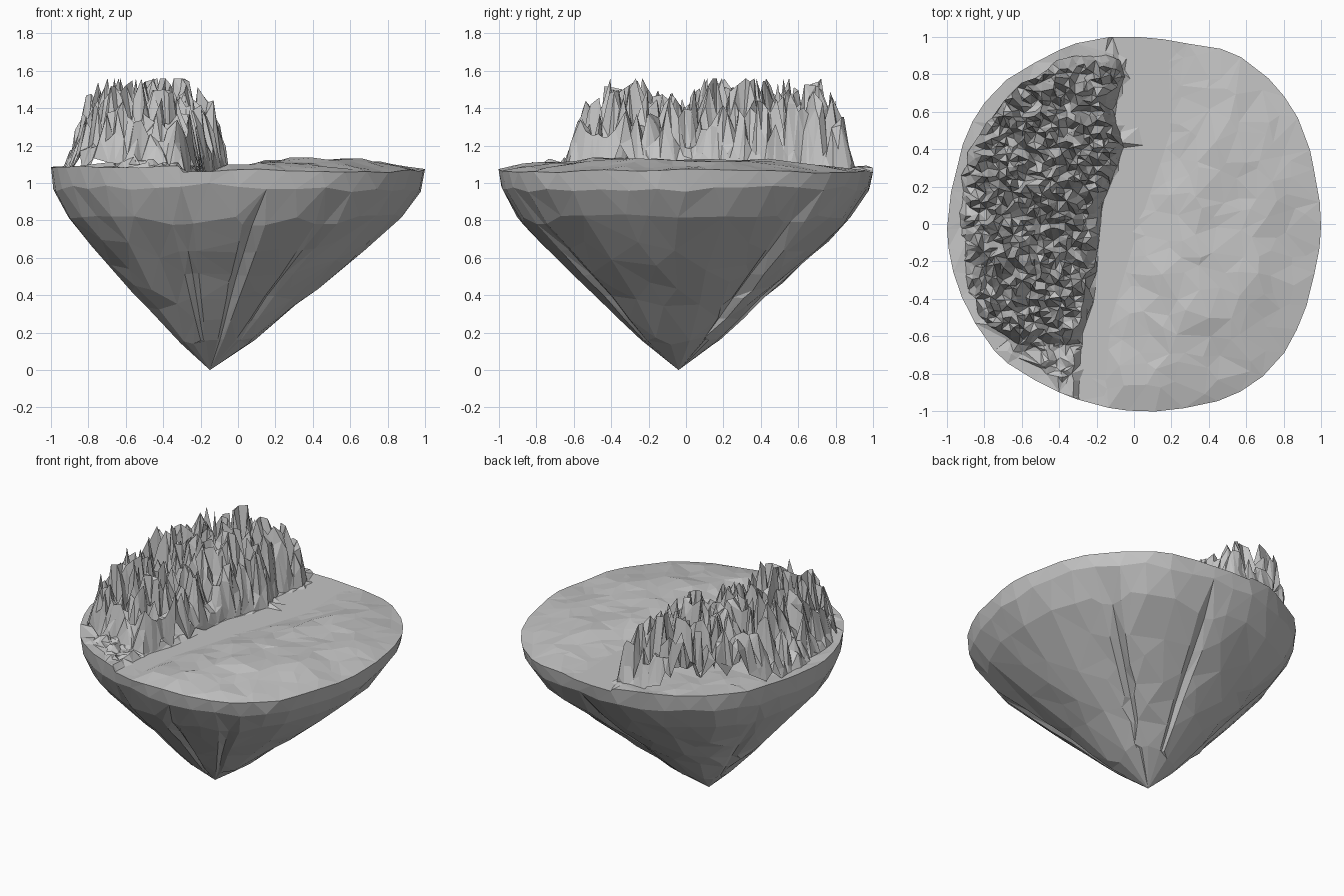
import bpy
import bmesh
import math
import random
from mathutils import Vector, noise
from mathutils.geometry import delaunay_2d_cdt

random.seed(7)
cube = bpy.data.objects.get("Cube")
if cube:
    bpy.data.objects.remove(cube, do_unlink=True)

GREY = (0.55, 0.55, 0.55, 1)
rock = bpy.data.materials.new("rock grey")
rock.use_nodes = True
rock.diffuse_color = GREY
rock.node_tree.nodes["Principled BSDF"].inputs["Base Color"].default_value = GREY

# Plan radius every 15 degrees, counter-clockwise from +x
RADII = [1, 1, 1.04, 1.06, 1.06, 1, 1, 1.015, 1.01, 1.035, 1.02, .99,
         1, 1, 1, 1.01, .985, .985, 1, 1.02, 1.06, 1.07, 1.03, 1]
# Edges along y: river sides and the outer forest edge, as (y, x)
RIVER_WEST = [(-1, -.3), (-.6, -.28), (-.4, -.21), (.1, -.17), (.3, -.09),
              (.42, -.05), (.6, -.11), (.8, -.04), (1, -.12)]
RIVER_EAST = [(-1, -.17), (-.5, -.12), (0, .03), (.5, .2), (1, .18)]
FOREST_WEST = [(-.7, -.5), (-.55, -.78), (-.4, -.87), (0, -.92), (.4, -.9),
               (.6, -.82), (.8, -.62), (.92, -.38)]
# Body profile: plan parameter -> (scale from tip, height)
PROFILE = [(0, 0, 0), (.25, .26, .2), (.45, .455, .4), (.65, .675, .6),
           (.83, .895, .82), (.93, .985, .97), (1, 1, 1.07)]
TIP = Vector((-.15, -.04))
CREVICES = [(-1.9, .07), (-1.45, .09), (-1.0, .06), (.7, .09), (1.42, .08), (2.7, .05)]


def interp(table, v, col=1):
    if v <= table[0][0]:
        return table[0][col]
    for a, b in zip(table, table[1:]):
        if v <= b[0]:
            return a[col] + (b[col] - a[col]) * (v - a[0]) / (b[0] - a[0])
    return table[-1][col]


def radius(angle):
    f = (angle / math.tau % 1) * len(RADII)
    i = int(f)
    a, b = RADII[i % len(RADII)], RADII[(i + 1) % len(RADII)]
    return a + (b - a) * (f - i)


def polar(r, angle):
    return Vector((r * math.cos(angle), r * math.sin(angle)))


def to_plan(p):
    return p * radius(math.atan2(p.y, p.x))


def to_disc(x, y):
    return Vector((x, y)) / radius(math.atan2(y, x))


def wobble(x, y, size, amount):
    return noise.noise(Vector((x / size, y / size, 3.3))) * amount


def ground(x, y):
    west, east = interp(RIVER_WEST, y), interp(RIVER_EAST, y)
    if x > east:
        inner = max(0, 1 - (x * x + y * y) * .9)
        rise = min(1, (x - east) / .25) * min(1, inner * 1.6)
        fade = min(1, (x - east) / .1)
        rough = .045 if y < -.45 and x < .5 else .024
        return 1.06 + .065 * rise + fade * wobble(x, y, .17, rough) * min(1, .4 + inner * 2)
    if x < west - .01:
        rough = .07 if y < -.5 and x * x + y * y < .85 else .02
        return 1.08 + abs(wobble(x, y, .06, rough)) * 1.3
    return 1.06


def make_mesh(name, flat, place, keep=lambda tri: True, flip=False):
    """Triangulate plan points, then lift them into place."""
    plan, _, faces, *_ = delaunay_2d_cdt(flat, [], [], 0, 1e-5)
    bm = bmesh.new()
    verts = [bm.verts.new(place(p)) for p in plan]
    for f in faces:
        if keep([plan[i] for i in f]):
            face = bm.faces.new([verts[i] for i in f])
            face.normal_update()
            if flip:
                face.normal_flip()
    loose = [v for v in bm.verts if not v.link_faces]
    bmesh.ops.delete(bm, geom=loose, context='VERTS')
    mesh = bpy.data.meshes.new(name)
    bm.to_mesh(mesh)
    bm.free()
    mesh.materials.append(rock)
    obj = bpy.data.objects.new(name, mesh)
    bpy.context.collection.objects.link(obj)
    return obj


# Shared rim, with extra corners where the river meets the edge
RIM = 44
rim = [polar(1, math.tau * (i + random.uniform(-.25, .25)) / RIM) for i in range(RIM)]
for y, edges in ((.98, RIVER_WEST), (.98, RIVER_EAST), (-.95, RIVER_WEST)):
    x = interp(edges, y)
    rim += [polar(1, math.atan2(y, x + off)) for off in (0, -.025)]


# Rocky underside with long ridges running down to an off-centre tip
def place_body(p):
    t, angle = min(p.length, 1), math.atan2(p.y, p.x)
    scale, z = interp(PROFILE, t), interp(PROFILE, t, 2)
    edge = to_plan(polar(1, angle))
    if t > .995:
        return (edge.x, edge.y, ground(*edge))
    depth = math.sin(math.pi * min(1, t / .93))
    for a, d in CREVICES:
        scale *= 1 - d * depth * math.exp(-((angle - a) / .03) ** 2)
    ridge = Vector((math.cos(angle) * 5, math.sin(angle) * 5, t * 1.5))
    scale *= 1 + depth * noise.noise(ridge) * .08
    xy = TIP + (edge - TIP) * scale
    return (xy.x, xy.y, z + wobble(p.x, p.y, .2, .02) * min(1, t * 3))


body_points = rim + [Vector((0, 0))]
body_points += [polar(.93 + random.uniform(-.01, .01), math.tau * i / 40) for i in range(40)]
SPINES = 32
for i in range(SPINES):
    a = math.tau * (i + random.uniform(-.3, .3)) / SPINES
    if min(abs((a - c + math.pi) % math.tau - math.pi) for c, _ in CREVICES) < .11:
        continue
    levels = (.83, .62, .4, .2) if i % 2 else (.83, .7, .5)
    for t in levels:
        shift = 0 if t > .8 else random.uniform(-.05, .05)
        body_points.append(polar(t + shift * .6, a + shift))
for a, _ in CREVICES:
    for t in (.2, .32, .44, .56, .68, .8):
        body_points += [polar(t, a + off) for off in (-.07, 0, .07)]
make_mesh("island_underside", body_points, place_body, flip=True)


# Ground with a flat river bed, a low meadow hill and a rough west bank
def place_ground(p):
    q = to_plan(p)
    return (q.x, q.y, ground(q.x, q.y))


ground_points = list(rim)
steps = 20
for i in range(steps):
    for j in range(steps):
        p = Vector((i, j)) * (2 / steps) - Vector((.95, .95))
        p += Vector((random.uniform(-.04, .04), random.uniform(-.04, .04)))
        if p.length < .95:
            ground_points.append(p)
for i in range(23):
    y = -.92 + i * .083
    west, east = interp(RIVER_WEST, y), interp(RIVER_EAST, y)
    ground_points += [to_disc(x, y) for x in (west, west - .03, east)]
for _ in range(110):
    p = to_disc(random.uniform(-.68, -.32), random.uniform(-.86, -.58))
    if p.length < .95:
        ground_points.append(p)
make_mesh("island_ground", ground_points, place_ground)


# Dense jagged forest, domed in height, along the west side of the river
def forest_depth(p):
    east = interp(RIVER_WEST, p.y) - p.x
    west = p.x - interp(FOREST_WEST, p.y)
    return min(west * 1.3, east * 1.6, p.y + .64, (.9 - p.y) * 1.3)


def place_forest(p):
    depth = forest_depth(p)
    x = min(p.x, interp(RIVER_WEST, p.y))
    base = ground(x, p.y)
    if depth <= 0:
        return (x, p.y, base - .015)
    cover = min(1, depth / .09) ** .8
    crown = .23 + .25 * min(1, depth / .24)
    clump = .88 + wobble(p.x, p.y, .12, .35)
    spike = crown * min(1, clump) * random.uniform(.25, 1.08)
    return (x, p.y, min(1.56, base + cover * spike))


forest_points = []
for i in range(25):
    for j in range(58):
        p = Vector((-.98 + i * .041, -.7 + j * .029))
        p += Vector((random.uniform(-.02, .02), random.uniform(-.012, .012)))
        if forest_depth(p) > -.03 and p.length < .97:
            forest_points.append(p)
make_mesh("forest", forest_points, place_forest,
          keep=lambda tri: max(forest_depth(p) for p in tri) > 0
          and max((a - b).length for a in tri for b in tri) < .12)
